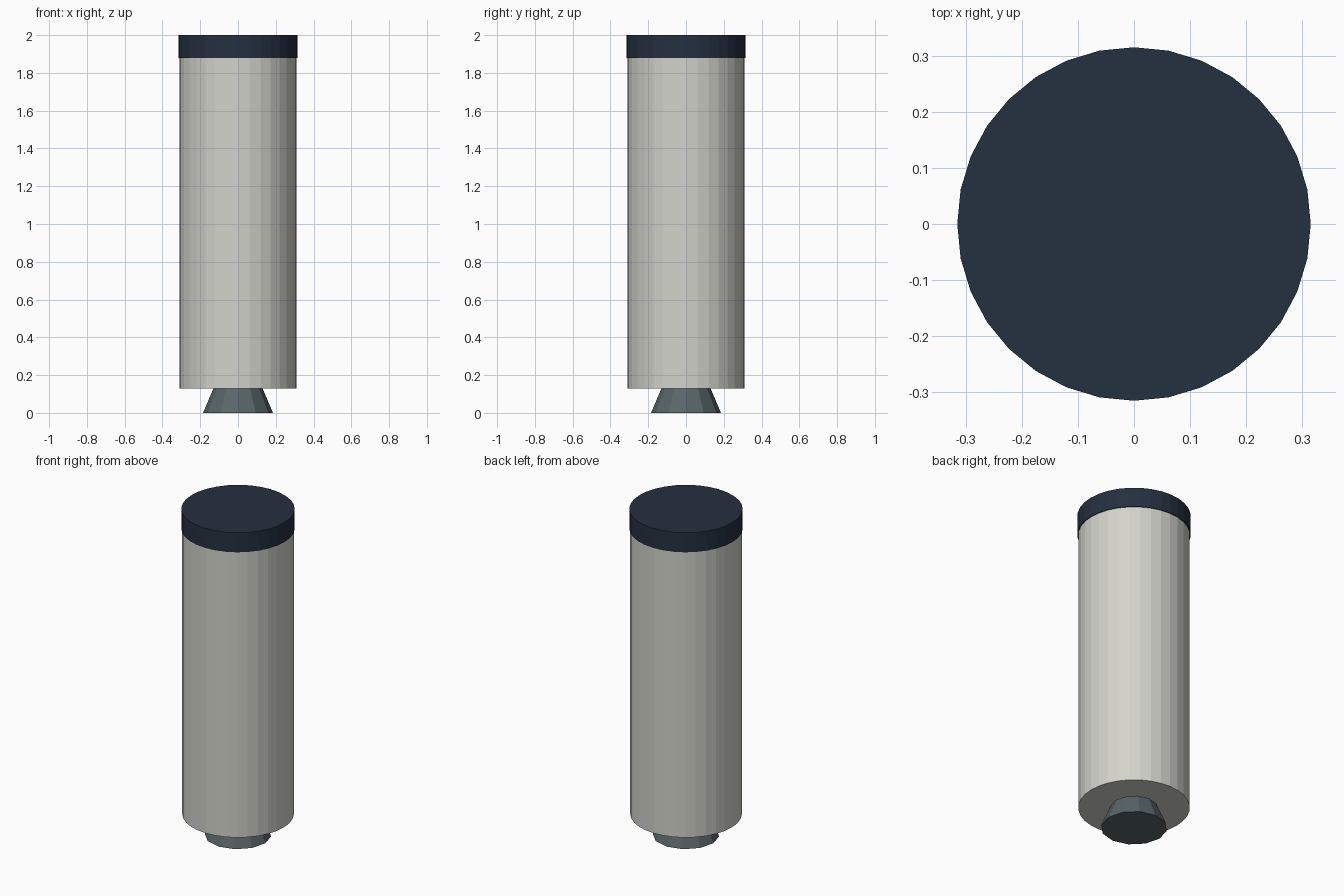
import bpy

if "Cube" in bpy.data.objects:
    bpy.data.objects.remove(bpy.data.objects["Cube"])


def material(name, rgb):
    m = bpy.data.materials.new(name)
    m.diffuse_color = (*rgb, 1.0)
    m.use_nodes = True
    m.node_tree.nodes["Principled BSDF"].inputs["Base Color"].default_value = m.diffuse_color
    return m


def frustum(name, sides, r_bottom, r_top, z0, z1, mat):
    """Upright capped cone or cylinder, flat faced."""
    bpy.ops.mesh.primitive_cone_add(vertices=sides, radius1=r_bottom, radius2=r_top,
                                    depth=z1 - z0, location=(0, 0, (z0 + z1) / 2))
    ob = bpy.context.object
    ob.name = name
    ob.data.materials.append(mat)
    return ob


pale_grey = material("pale grey", (0.65, 0.65, 0.60))
navy = material("dark navy", (0.018, 0.029, 0.050))
steel = material("steel grey", (0.098, 0.130, 0.136))

# Main tank
frustum("tank_body", 32, 0.31, 0.31, 0.13, 1.89, pale_grey)
# Slightly wider band closing the top
frustum("top_band", 32, 0.315, 0.315, 1.88, 2.0, navy)
# Flared nozzle under the tank
frustum("nozzle", 12, 0.185, 0.13, 0.0, 0.13, steel)
